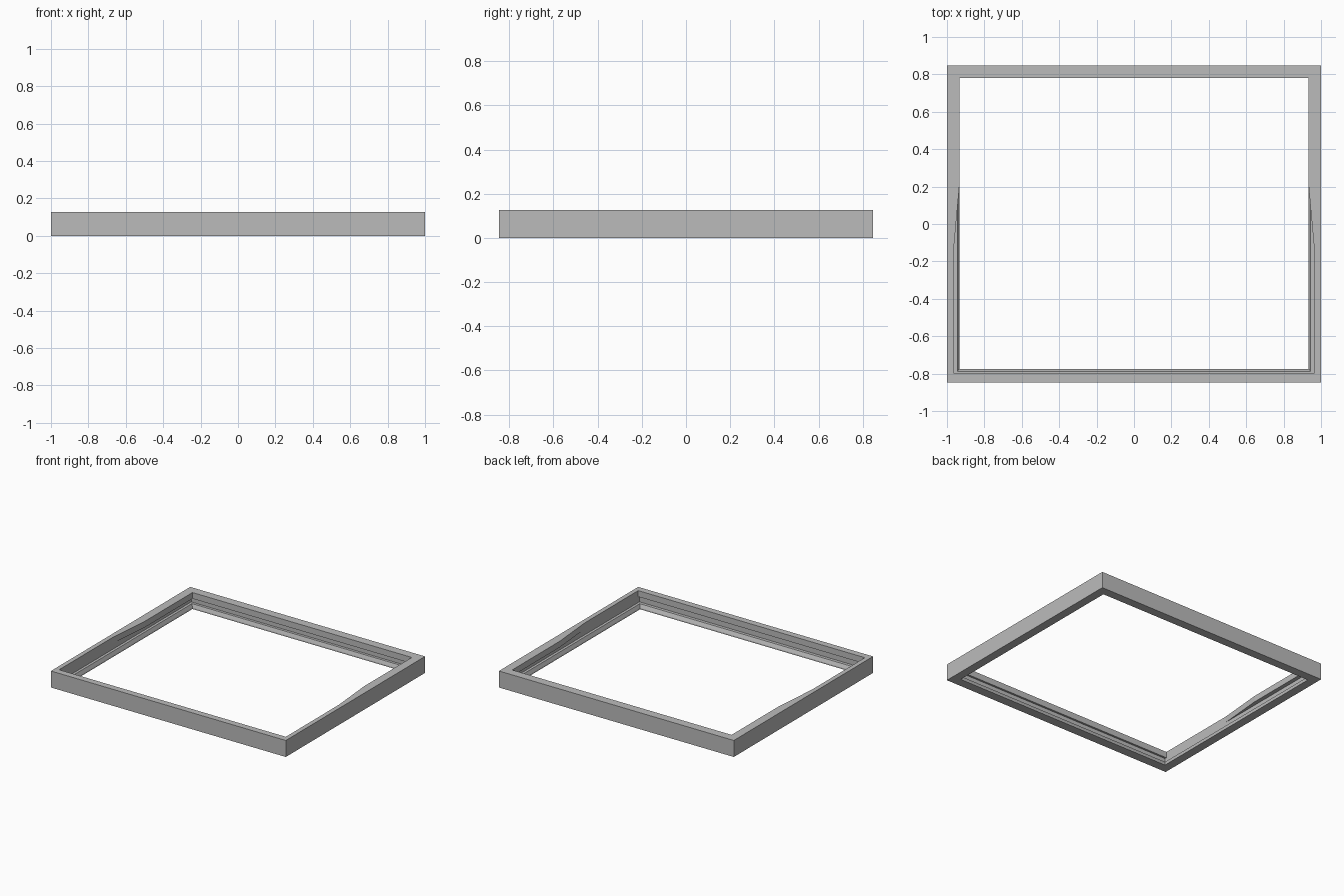
import bpy
import bmesh

cube = bpy.data.objects.get("Cube")
if cube:
    bpy.data.objects.remove(cube, do_unlink=True)

# Single grey material
grey = bpy.data.materials.new("plain_grey")
grey.use_nodes = True
colour = (0.5, 0.5, 0.5, 1.0)
grey.diffuse_color = colour
grey.node_tree.nodes["Principled BSDF"].inputs["Base Color"].default_value = colour

HEIGHT = 0.127
TAPER_FRONT, TAPER_BACK = -0.15, 0.2   # where the entry cut narrows into the upper lip


def ring(bm, x_front, x_back, y_front, y_back, z):
    """One closed outline around the frame, mirrored in x."""
    half = [(x_front, y_front), (x_front, TAPER_FRONT),
            (x_back, TAPER_BACK), (x_back, y_back)]
    outline = half + [(-x, y) for x, y in reversed(half)]
    return [bm.verts.new((x, y, z)) for x, y in outline]


# Cross-section of the frame: half width front/back, y front/back, height
sections = [
    (1.0, 1.0, -0.847, 0.847, 0.0),            # outer wall
    (1.0, 1.0, -0.847, 0.847, HEIGHT),
    (0.965, 0.934, -0.797, 0.78, HEIGHT),      # upper lip, cut back at the front
    (0.965, 0.934, -0.797, 0.78, 0.08),
    (0.965, 0.965, -0.812, 0.81, 0.08),        # panel groove
    (0.965, 0.965, -0.812, 0.81, 0.035),
    (0.945, 0.945, -0.788, 0.79, 0.035),       # sloped lower lip
    (0.934, 0.934, -0.775, 0.78, 0.01),
    (0.934, 0.934, -0.775, 0.78, 0.0),
]

bm = bmesh.new()
rings = [ring(bm, *s) for s in sections]
for a, b in zip(rings, rings[1:] + rings[:1]):
    for i in range(len(a)):
        j = (i + 1) % len(a)
        bm.faces.new((a[i], a[j], b[j], b[i]))

# Merge where the entry cut meets the groove wall
bmesh.ops.remove_doubles(bm, verts=bm.verts, dist=0.0001)
bmesh.ops.recalc_face_normals(bm, faces=bm.faces)

mesh = bpy.data.meshes.new("grooved_frame")
bm.to_mesh(mesh)
bm.free()
mesh.materials.append(grey)
frame = bpy.data.objects.new("grooved_frame", mesh)
bpy.context.collection.objects.link(frame)
